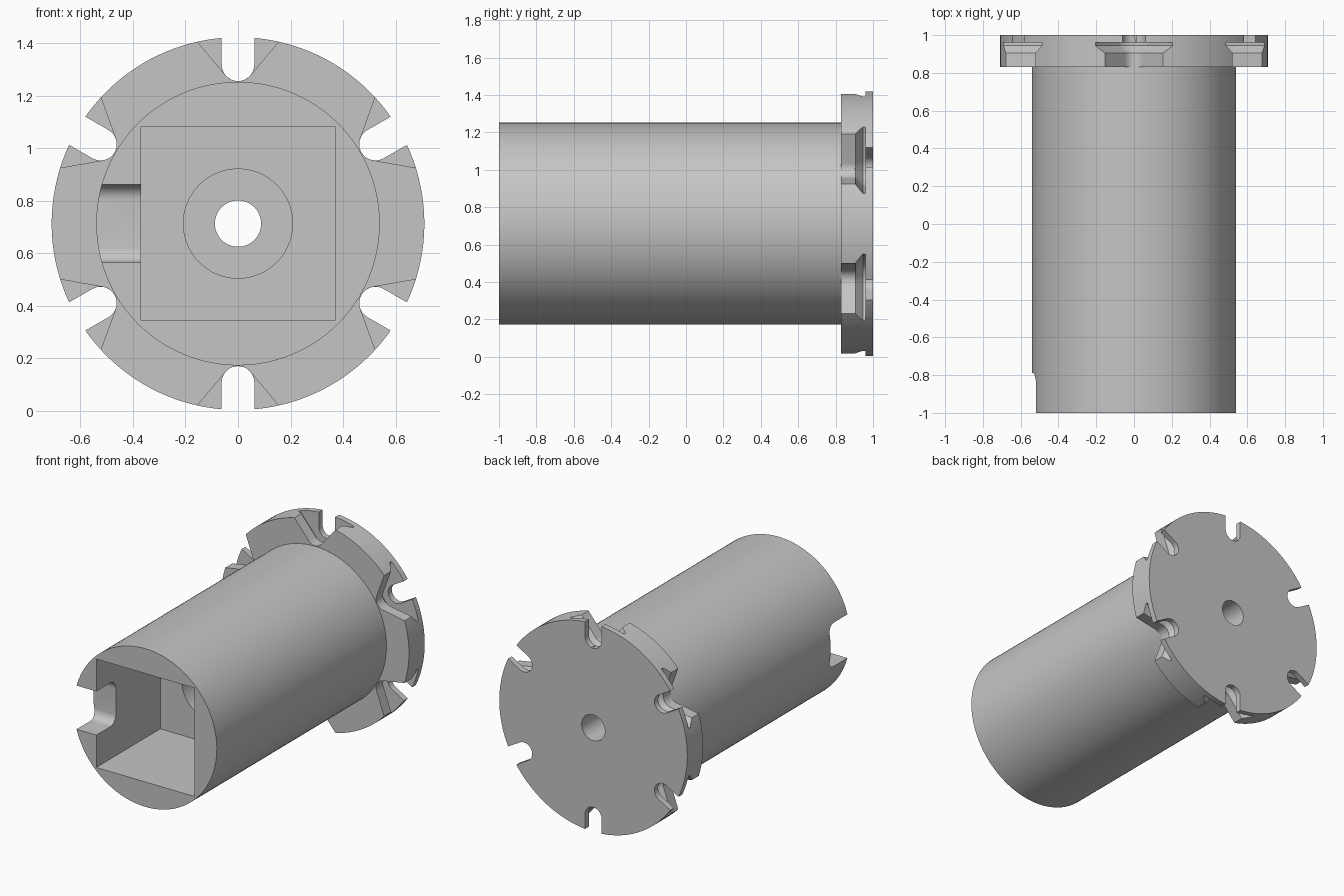
import bpy, bmesh
from math import sin, cos, pi, radians
from mathutils import Matrix, Vector

cube = bpy.data.objects.get("Cube")
if cube:
    bpy.data.objects.remove(cube, do_unlink=True)

CZ = 0.712           # height of the axis
SEGMENTS = 128
FLANGE_FRONT = 0.83

grey = bpy.data.materials.new("plain grey")
grey.use_nodes = True
grey.diffuse_color = (0.56, 0.56, 0.56, 1)
grey.node_tree.nodes["Principled BSDF"].inputs["Base Color"].default_value = (0.56, 0.56, 0.56, 1)


def make_object(name, bm):
    bmesh.ops.recalc_face_normals(bm, faces=bm.faces)
    mesh = bpy.data.meshes.new(name)
    bm.to_mesh(mesh)
    bm.free()
    mesh.materials.append(grey)
    obj = bpy.data.objects.new(name, mesh)
    bpy.context.collection.objects.link(obj)
    return obj


def loft(name, rings):
    """Closed solid from matching rings of points."""
    bm = bmesh.new()
    loops = [[bm.verts.new(p) for p in ring] for ring in rings]
    n = len(loops[0])
    for a, b in zip(loops, loops[1:]):
        for i in range(n):
            j = (i + 1) % n
            bm.faces.new((a[i], a[j], b[j], b[i]))
    bm.faces.new(loops[0])
    bm.faces.new(loops[-1])
    return make_object(name, bm)


def lathe(name, profile):
    """Closed (radius, y) profile spun around the long axis."""
    bm = bmesh.new()
    rings = []
    for k in range(SEGMENTS):
        a = 2 * pi * k / SEGMENTS
        rings.append([bm.verts.new((r * cos(a), y, CZ + r * sin(a))) for r, y in profile])
    n = len(profile)
    for k in range(SEGMENTS):
        a, b = rings[k], rings[(k + 1) % SEGMENTS]
        for i in range(n):
            j = (i + 1) % n
            bm.faces.new((a[i], a[j], b[j], b[i]))
    return make_object(name, bm)


def notch_ring(radius, half_angle, y, turn):
    """Round-bottomed notch outline opening outwards at the given angle."""
    centre, reach, steps = 0.605, 0.4, 16
    start, end = -half_angle, pi + half_angle
    pts = []
    for i in range(steps + 1):
        a = -(start + (end - start) * i / steps)
        pts.append((radius * cos(a), centre + radius * sin(a)))
    out = (reach * sin(half_angle), reach * cos(half_angle))
    # the arc runs from the right tangent point to the left one
    pts = [(radius * cos(half_angle) + out[0], centre - radius * sin(half_angle) + out[1])] + \
          [(radius * cos(t), centre - radius * sin(t))
           for t in (half_angle + (pi - 2 * half_angle) * i / steps for i in range(steps + 1))] + \
          [(-radius * cos(half_angle) - out[0], centre - radius * sin(half_angle) + out[1])]
    rot = Matrix.Rotation(turn, 3, 'Y')
    return [rot @ Vector((x, y, z)) + Vector((0, 0, CZ)) for x, z in pts]


def cut(target, cutter):
    cutter.hide_render = True
    mod = target.modifiers.new("cut", 'BOOLEAN')
    mod.operation = 'DIFFERENCE'
    mod.solver = 'EXACT'
    mod.object = cutter
    bpy.context.view_layer.objects.active = target
    bpy.ops.object.modifier_apply(modifier=mod.name)
    bpy.data.objects.remove(cutter, do_unlink=True)


# Barrel and flange with stepped bore
body = lathe("flanged_barrel", [
    (0.088, 1), (0.71, 1), (0.71, FLANGE_FRONT), (0.54, FLANGE_FRONT),
    (0.54, -1), (0.208, -1), (0.208, 0.7), (0.088, 0.7)])

# Square socket in the front end
H = 0.37
square = [(-H, -H), (H, -H), (H, H), (-H, H)]
cut(body, loft("socket_cutter", [[(x, y, CZ + z) for x, z in square] for y in (-1.1, -0.31)]))

# Side slot with rounded inner corners
W, R, END = 0.149, 0.06, -0.79
outline = [(-1.1, W), (-1.1, -W)]
for side in (-1, 1):
    arc = [(END - R + R * sin(a), side * (W - R + R * cos(a)))
           for a in (pi / 2 * i / 8 for i in range(9))]
    outline += arc if side < 0 else arc[::-1]
cut(body, loft("slot_cutter", [[(x, y, CZ + z) for y, z in outline] for x in (-0.7, -0.3)]))

# Six flange notches: narrow through slot plus flared undercut pocket
flare = radians(40)
for k in range(6):
    turn = k * pi / 3
    cut(body, loft("notch_cutter", [notch_ring(0.062, 0, y, turn) for y in (0.9, 1.1)]))
    steps = [(0.062, FLANGE_FRONT - 0.02), (0.062, 0.905), (0.109, 0.945), (0.109, 0.96)]
    cut(body, loft("pocket_cutter", [notch_ring(r, flare, y, turn) for r, y in steps]))

# Smooth round walls, keep edges sharp
bpy.ops.object.select_all(action='DESELECT')
body.select_set(True)
bpy.context.view_layer.objects.active = body
bpy.ops.object.shade_smooth_by_angle(angle=radians(25))
